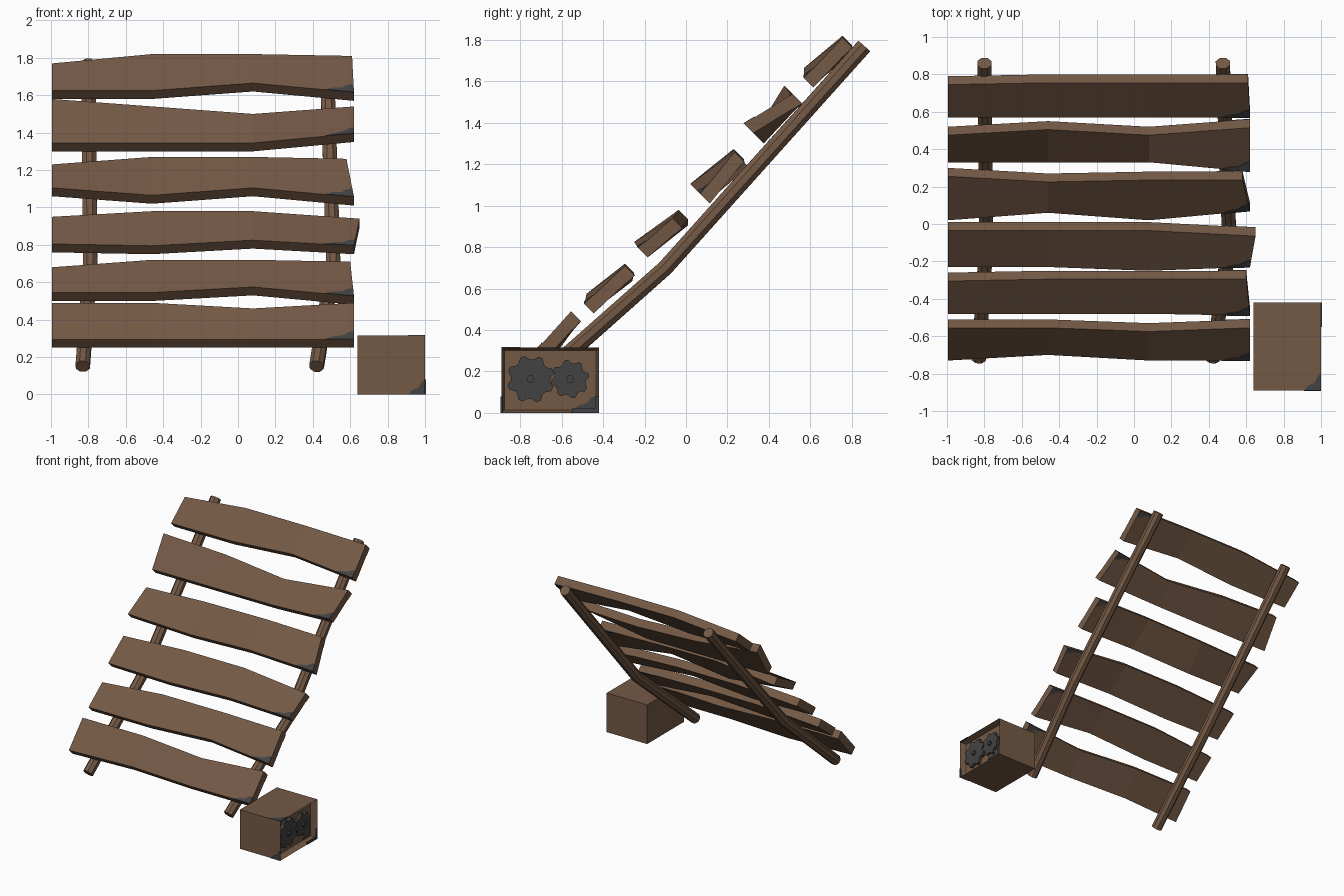
import bpy, bmesh
from math import cos, sin, pi
from mathutils import Vector

if "Cube" in bpy.data.objects:
    bpy.data.objects.remove(bpy.data.objects["Cube"])


def material(name, colour):
    mat = bpy.data.materials.new(name)
    mat.use_nodes = True
    mat.diffuse_color = (*colour, 1)
    mat.node_tree.nodes["Principled BSDF"].inputs["Base Color"].default_value = (*colour, 1)
    return mat


wood = material("brown wood", (0.175, 0.1, 0.06))
iron = material("dark iron", (0.055, 0.055, 0.056))


def finish(name, bm, mat):
    bmesh.ops.recalc_face_normals(bm, faces=bm.faces)
    mesh = bpy.data.meshes.new(name)
    bm.to_mesh(mesh)
    bm.free()
    mesh.materials.append(mat)
    obj = bpy.data.objects.new(name, mesh)
    bpy.context.collection.objects.link(obj)
    return obj


def loft(name, rings, mat):
    """Skin a list of equal rings and cap both ends."""
    bm = bmesh.new()
    loops = [[bm.verts.new(p) for p in ring] for ring in rings]
    n = len(loops[0])
    for a, b in zip(loops, loops[1:]):
        for i in range(n):
            j = (i + 1) % n
            bm.faces.new((a[i], a[j], b[j], b[i]))
    bm.faces.new(loops[0])
    bm.faces.new(loops[-1])
    return finish(name, bm, mat)


# Irregular stain outline growing out of a corner, as fractions of two edges
STAIN = [(0, 0), (1, 0), (0.75, 0.3), (0.4, 0.45), (0.2, 0.85), (0, 1)]


def stain(name, corner, along, up, outward, outline=STAIN):
    corner, along, up = Vector(corner), Vector(along), Vector(up)
    lift = Vector(outward).normalized() * 0.004
    base = [corner + along * u + up * v for u, v in outline]
    loft(name, [[p - lift for p in base], [p + lift for p in base]], iron)


# Planks: top z, bottom z, back y, front y at four stations, then upper right x
STATIONS = (-0.995, -0.46, 0.08, 0.62)
PLANKS = [
    ((.49, .49, .46, .49), (.25, .25, .25, .25), (-.51, -.51, -.53, -.51), (-.73, -.70, -.73, -.73), .62),
    ((.68, .72, .72, .71), (.50, .50, .53, .48), (-.26, -.25, -.25, -.25), (-.48, -.48, -.48, -.49), .60),
    ((.95, .98, .98, .94), (.76, .75, .78, .75), (.01, .01, .01, -.02), (-.23, -.23, -.25, -.23), .65),
    ((1.23, 1.27, 1.27, 1.26), (1.06, 1.02, 1.06, 1.01), (.30, .27, .28, .28), (.02, .06, .02, .07), .58),
    ((1.58, 1.54, 1.5, 1.54), (1.3, 1.3, 1.3, 1.35), (.52, .55, .52, .56), (.33, .33, .33, .28), .62),
    ((1.77, 1.82, 1.82, 1.81), (1.58, 1.58, 1.62, 1.57), (.79, .8, .8, .8), (.57, .57, .57, .57), .61),
]
THICK = 0.045
for number, (tops, bottoms, backs, fronts, upper_x) in enumerate(PLANKS, 1):
    rings = []
    for i, x in enumerate(STATIONS):
        xt = upper_x if i == 3 else x
        rings.append([
            Vector((xt, backs[i] - THICK, tops[i])),
            Vector((xt, backs[i], tops[i] - THICK)),
            Vector((x, fronts[i] + THICK, bottoms[i])),
            Vector((x, fronts[i], bottoms[i] + THICK)),
        ])
    loft(f"plank_{number}", rings, wood)
    # Iron stains on the lower front and upper back corners
    inner, end = rings[2], rings[3]
    stain(f"plank_{number}_front_stain", end[3], (inner[3] - end[3]) * 0.28,
          (end[0] - end[3]) * 0.22, (0, -1, 1))
    stain(f"plank_{number}_back_stain", end[1], (inner[1] - end[1]) * 0.28,
          (end[2] - end[1]) * 0.22, (0, 1, -1))

# Bent octagonal rails behind the planks
RAILS = {
    "right_rail": [(-0.83, -0.72, 0.15), (-0.79, -0.1, 0.7), (-0.8, 0.86, 1.77)],
    "left_rail": [(0.42, -0.72, 0.15), (0.51, -0.1, 0.7), (0.475, 0.86, 1.77)],
}
for name, path in RAILS.items():
    points = [Vector(p) for p in path]
    rings = []
    for i, p in enumerate(points):
        direction = (points[min(i + 1, 2)] - points[max(i - 1, 0)]).normalized()
        side = direction.cross(Vector((0, 0, 1))).normalized()
        over = side.cross(direction)
        angles = [(k + 0.5) * pi / 4 for k in range(8)]
        rings.append([p + (side * cos(a) + over * sin(a)) * 0.041 for a in angles])
    loft(name, rings, wood)

# Gear box with a recessed panel on its left side
low, high = Vector((0.64, -0.89, 0)), Vector((1, -0.42, 0.315))
bm = bmesh.new()
bmesh.ops.create_cube(bm, size=1)
for v in bm.verts:
    v.co = [lo + (c + 0.5) * (hi - lo) for c, lo, hi in zip(v.co, low, high)]
bm.normal_update()
panel = [f for f in bm.faces if f.normal.x > 0.9]
bmesh.ops.inset_region(bm, faces=panel, thickness=0.02)
bmesh.ops.translate(bm, verts=panel[0].verts, vec=(-0.05, 0, 0))
finish("gear_box", bm, wood)
PANEL_X = 0.95


def disc(name, y, z, radii, x0, x1, turn=0):
    n = len(radii)
    outline = [(y + r * cos(turn + 2 * pi * k / n), z + r * sin(turn + 2 * pi * k / n))
               for k, r in enumerate(radii)]
    loft(name, [[(x, *p) for p in outline] for x in (x0, x1)], iron)


# Meshing gears with hexagonal axles
for name, y, radius, turn in (("large_gear", -0.75, 0.115, 0.25), ("small_gear", -0.56, 0.093, 0.1)):
    root = radius * 0.83
    disc(name, y, 0.163, [radius, radius, root, root] * 8, PANEL_X - 0.005, PANEL_X + 0.025, turn)
    disc(name + "_axle", y, 0.163, [0.02] * 6, PANEL_X, PANEL_X + 0.04)

# Stains on the box corners
stain("box_front_stain", (1, -0.89, 0), (-0.09, 0, 0), (0, 0, 0.08), (0, -1, 0))
stain("box_top_stain", (1, -0.89, 0.315), (-0.09, 0, 0), (0, 0.09, 0), (0, 0, 1))
stain("box_panel_stain", (PANEL_X, -0.44, 0.02), (0, -0.1, 0), (0, 0, 0.06), (1, 0, 0))
SQUARE = [(0, 0), (1, 0), (1, 1), (0, 1)]
stain("box_lower_rim_stain", (1, -0.42, 0), (0, -0.13, 0), (0, 0, 0.02), (1, 0, 0), SQUARE)
stain("box_side_rim_stain", (1, -0.42, 0.02), (0, -0.02, 0), (0, 0, 0.06), (1, 0, 0), SQUARE)
